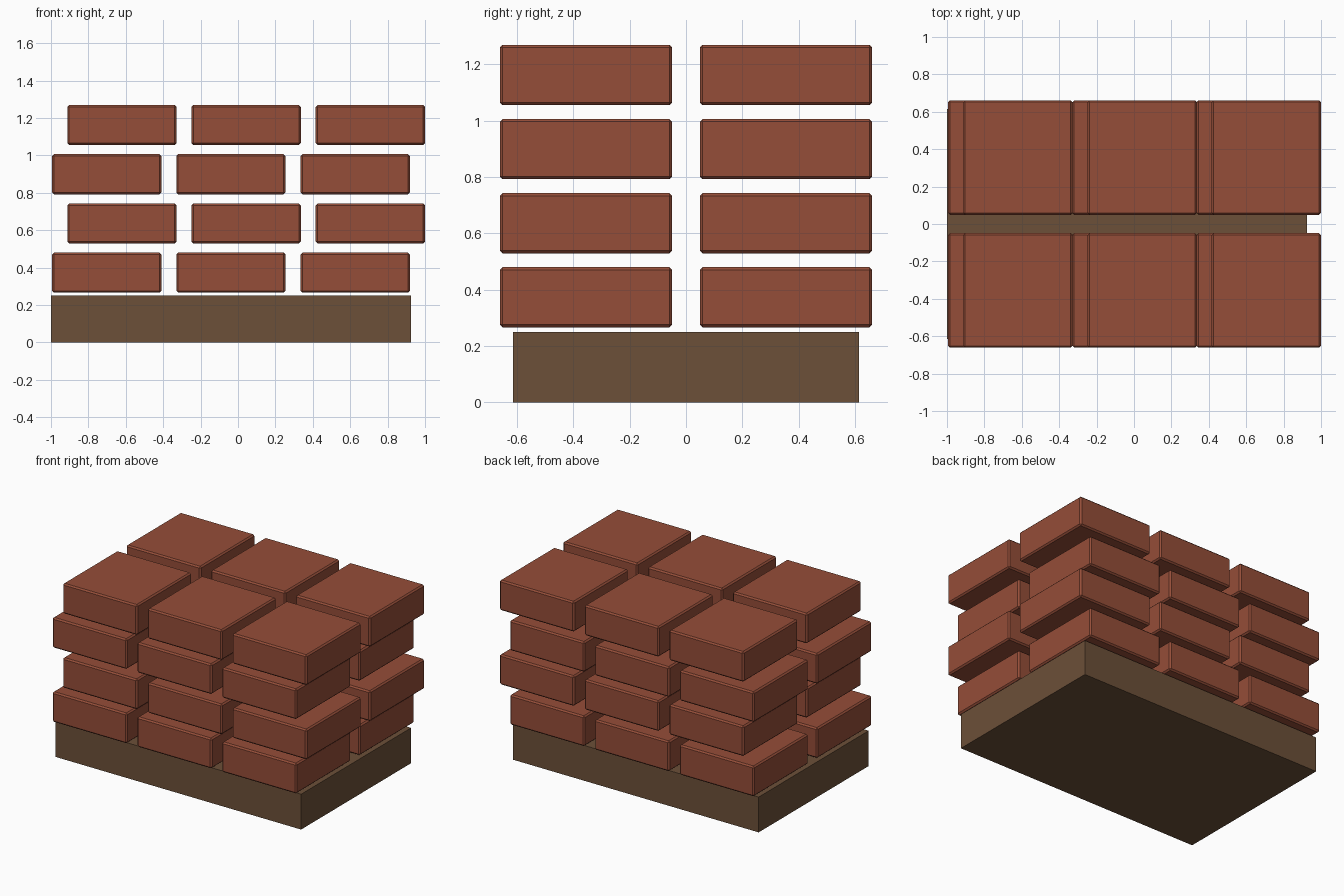
import bpy

if "Cube" in bpy.data.objects:
    bpy.data.objects.remove(bpy.data.objects["Cube"])


def material(name, color):
    m = bpy.data.materials.new(name)
    m.diffuse_color = color
    m.use_nodes = True
    m.node_tree.nodes["Principled BSDF"].inputs["Base Color"].default_value = m.diffuse_color
    return m


def box(name, center, size, mat, bevel=0.0):
    bpy.ops.mesh.primitive_cube_add(size=1, location=center)
    ob = bpy.context.object
    ob.name = name
    ob.scale = size
    bpy.ops.object.transform_apply(location=False, rotation=False, scale=True)
    ob.data.materials.append(mat)
    if bevel:
        mod = ob.modifiers.new("chamfer", 'BEVEL')
        mod.width = bevel
        mod.segments = 1
    return ob


brick_mat = material("brick_red", (0.30, 0.075, 0.04, 1))
base_mat = material("base_brown", (0.15, 0.08, 0.04, 1))

# Base slab
box("base", (-0.0375, 0, 0.125), (1.925, 1.23, 0.25), base_mat)

# Four staggered courses, two rows deep, three bricks wide
for course in range(4):
    shift = 0.0405 if course % 2 else -0.0405
    z = 0.373 + course * 0.263
    for row, y in (("front", -0.355), ("back", 0.355)):
        for col in range(3):
            x = (col - 1) * 0.664 + shift + 0.003
            box(f"brick_{course + 1}_{row}_{col + 1}", (x, y, z),
                (0.584, 0.612, 0.214), brick_mat, 0.01)
